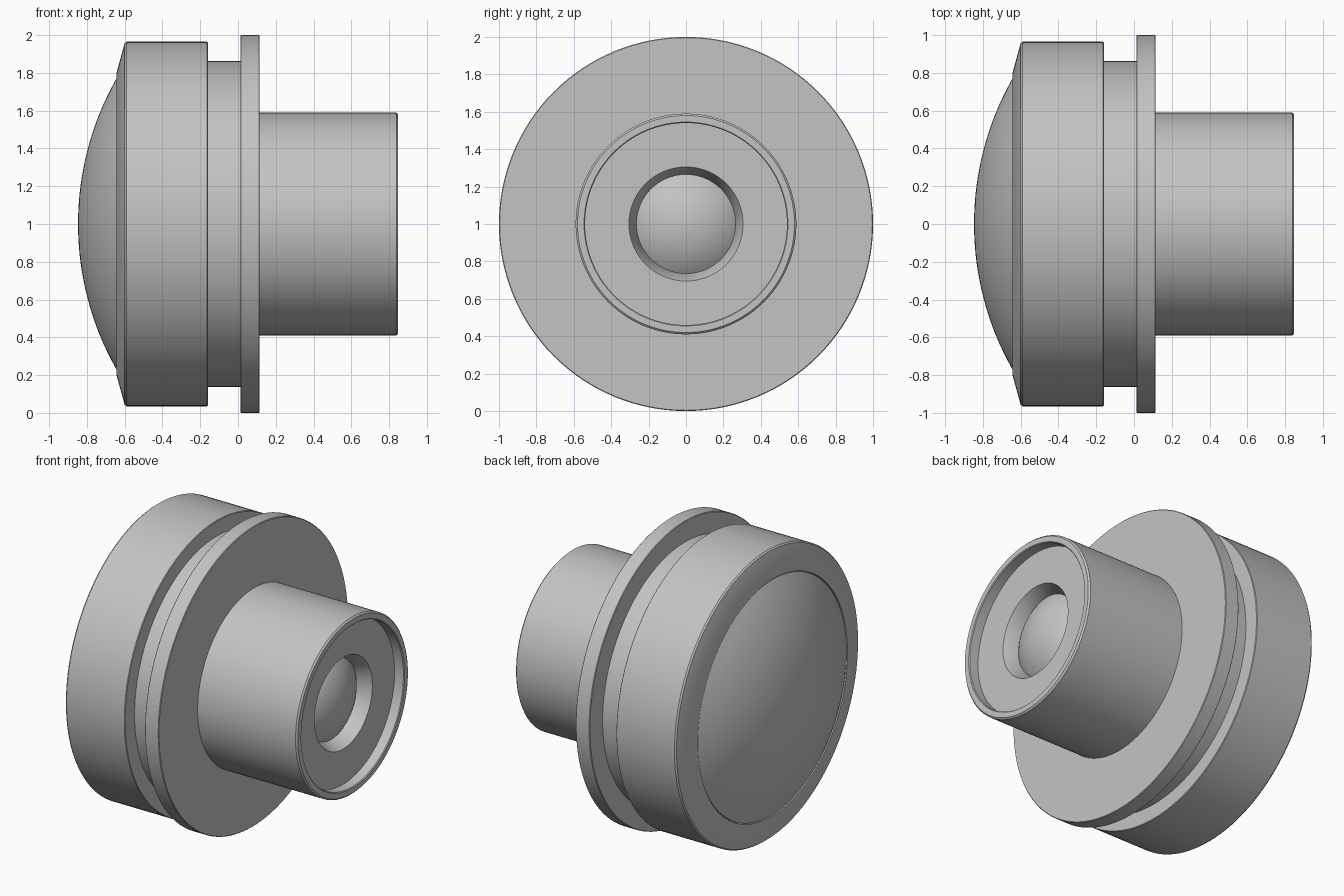
import bpy, bmesh
from math import radians, tau, sqrt, asin, sin, cos

if "Cube" in bpy.data.objects:
    bpy.data.objects.remove(bpy.data.objects["Cube"], do_unlink=True)

AXIS_Z = 1.0
SIDES = 128

grey = bpy.data.materials.new("plain grey")
grey.use_nodes = True
COLOUR = (0.55, 0.55, 0.55, 1)
grey.diffuse_color = COLOUR
grey.node_tree.nodes["Principled BSDF"].inputs["Base Color"].default_value = COLOUR


def lathe(name, profile):
    """Spin (x, radius) points around the long axis into a solid."""
    bm = bmesh.new()
    verts = [bm.verts.new((x, 0, r)) for x, r in profile]
    edges = [bm.edges.new(pair) for pair in zip(verts, verts[1:])]
    bmesh.ops.spin(bm, geom=verts + edges, cent=(0, 0, 0), axis=(1, 0, 0),
                   angle=tau, steps=SIDES, use_merge=True)
    bmesh.ops.remove_doubles(bm, verts=bm.verts, dist=1e-5)
    bmesh.ops.recalc_face_normals(bm, faces=bm.faces)
    mesh = bpy.data.meshes.new(name)
    bm.to_mesh(mesh)
    bm.free()
    mesh.materials.append(grey)
    mesh.shade_smooth()
    mesh.set_sharp_from_angle(angle=radians(30))
    obj = bpy.data.objects.new(name, mesh)
    obj.location.z = AXIS_Z
    bpy.context.collection.objects.link(obj)
    return obj


def dome(x_edge, radius, height, side, steps=20):
    """Spherical cap profile from its pole to its edge, bulging towards side."""
    ball = (radius ** 2 + height ** 2) / (2 * height)
    span = asin(radius / ball)
    base = sqrt(ball ** 2 - radius ** 2)
    return [(x_edge + side * (ball * cos(span * i / steps) - base),
             ball * sin(span * i / steps)) for i in range(steps + 1)]


# Large front lens, seated in the housing
lathe("front_lens", dome(-0.635, 0.785, 0.212, -1) + [(-0.5, 0.785), (-0.5, 0)])

# Wide drum with a slanted front ring and softened edges
lathe("drum_housing", [
    (-0.6, 0), (-0.6, 0.79), (-0.64, 0.79), (-0.642, 0.805), (-0.6, 0.957),
    (-0.59, 0.965), (-0.164, 0.965), (-0.16, 0.961), (-0.16, 0)])

# Groove between drum and flange
lathe("neck", [(-0.2, 0), (-0.2, 0.862), (0.05, 0.862), (0.05, 0)])

# Thin mounting flange
lathe("flange", [(0.012, 0), (0.012, 0.996), (0.016, 1.0), (0.111, 1.0),
                 (0.115, 0.996), (0.115, 0)])

# Rear tube with a recessed end and a conical well for the small lens
lathe("rear_tube", [
    (0.1, 0), (0.1, 0.59), (0.838, 0.59), (0.848, 0.58), (0.848, 0.545),
    (0.843, 0.54), (0.778, 0.54), (0.778, 0.305), (0.69, 0.265), (0.65, 0.265),
    (0.65, 0)])

# Small rear lens
lathe("rear_lens", dome(0.69, 0.265, 0.09, 1) + [(0.64, 0.265), (0.64, 0)])
